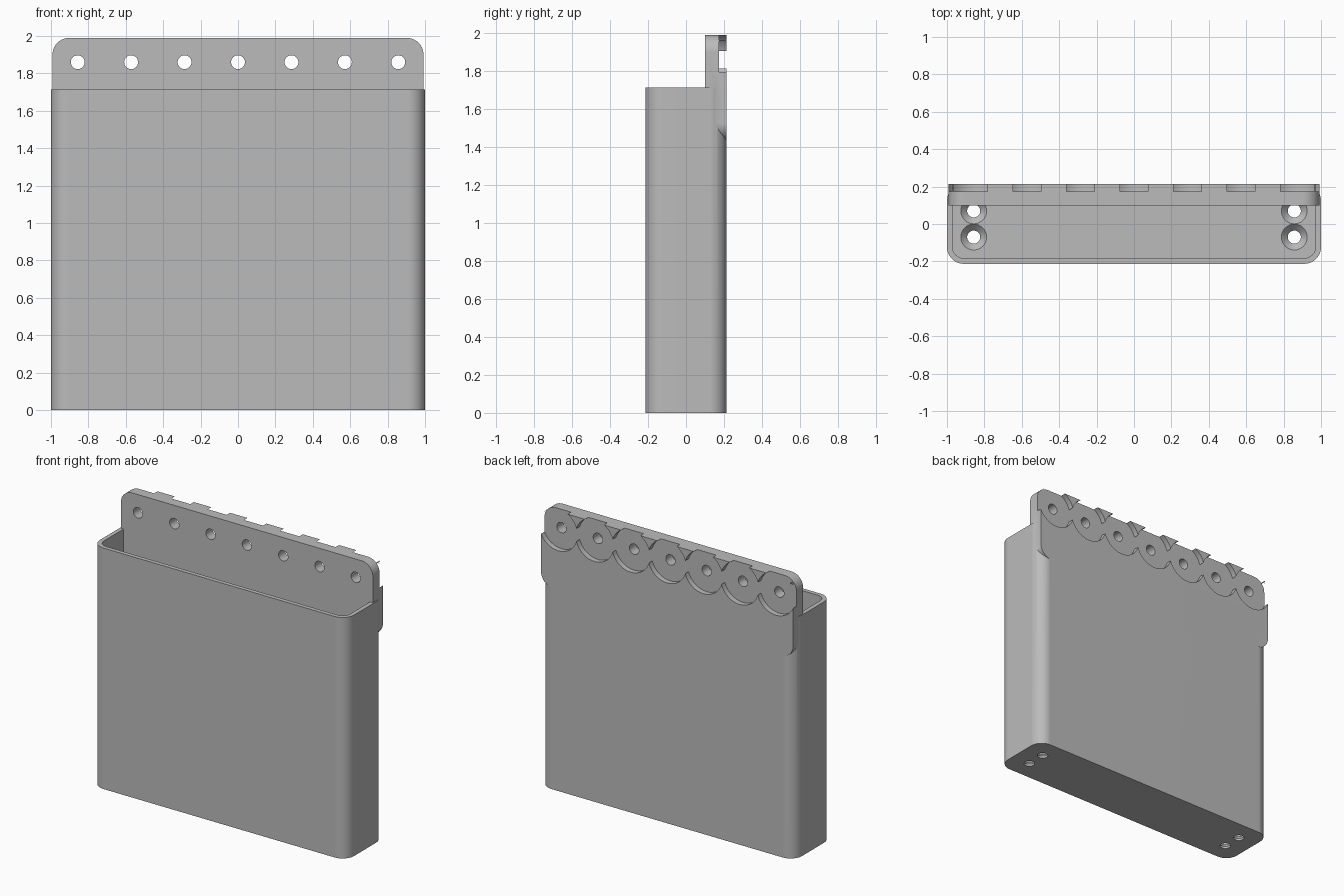
import bpy, bmesh, math
from mathutils import Matrix, Vector

if "Cube" in bpy.data.objects:
    bpy.data.objects.remove(bpy.data.objects["Cube"], do_unlink=True)

grey = bpy.data.materials.new("plain grey")
grey.use_nodes = True
COLOUR = (0.5, 0.5, 0.5, 1)
grey.diffuse_color = COLOUR
grey.node_tree.nodes["Principled BSDF"].inputs["Base Color"].default_value = COLOUR

BACK = 0.213           # rear face of the holder
RIM = 1.715            # top edge of the bin
HOLE_Z = 1.86          # height of the row of mounting holes
PITCH = 2 / 7          # spacing of the mounting holes


def finish(name, bm):
    bmesh.ops.recalc_face_normals(bm, faces=bm.faces)
    mesh = bpy.data.meshes.new(name)
    bm.to_mesh(mesh)
    bm.free()
    mesh.materials.append(grey)
    obj = bpy.data.objects.new(name, mesh)
    bpy.context.collection.objects.link(obj)
    return obj


def rounded_prism(name, half_u, half_v, radius, depth, matrix, steps=10):
    """Rounded rectangle extruded along local z, then placed by the matrix."""
    bm = bmesh.new()
    ring = []
    for quarter, (su, sv) in enumerate([(1, 1), (-1, 1), (-1, -1), (1, -1)]):
        for i in range(steps + 1):
            a = (quarter + i / steps) * math.pi / 2
            ring.append(bm.verts.new((su * (half_u - radius) + radius * math.cos(a),
                                      sv * (half_v - radius) + radius * math.sin(a), 0)))
    face = bm.faces.new(ring)
    top = bmesh.ops.extrude_face_region(bm, geom=[face])["geom"]
    bmesh.ops.translate(bm, vec=(0, 0, depth),
                        verts=[v for v in top if isinstance(v, bmesh.types.BMVert)])
    bm.transform(matrix)
    return finish(name, bm)


def round_cutter(name, r1, r2, start, end, segments=48):
    """Cylinder or cone running between two points."""
    axis = Vector(end) - Vector(start)
    turn = axis.to_track_quat('Z', 'Y').to_matrix().to_4x4()
    bm = bmesh.new()
    bmesh.ops.create_cone(bm, cap_ends=True, segments=segments, radius1=r1, radius2=r2,
                          depth=axis.length,
                          matrix=Matrix.Translation((Vector(start) + Vector(end)) / 2) @ turn)
    return finish(name, bm)


def combine(target, other, operation):
    mod = target.modifiers.new("combine", 'BOOLEAN')
    mod.operation = operation
    mod.solver = 'EXACT'
    mod.object = other
    bpy.context.view_layer.objects.active = target
    bpy.ops.object.modifier_apply(modifier=mod.name)
    bpy.data.objects.remove(other, do_unlink=True)


# Open bin with rounded upright corners
holder = rounded_prism("wall_mounted_bin", 1.0, BACK, 0.09, RIM, Matrix())
cavity = rounded_prism("cavity", 0.97, BACK - 0.03, 0.06, RIM, Matrix.Translation((0, 0, 0.05)))
combine(holder, cavity, 'DIFFERENCE')

# Thick mounting plate along the rear edge
plate_low, plate_high = 1.435, 1.99
place = Matrix.Translation((0, BACK, (plate_low + plate_high) / 2)) @ Matrix.Rotation(math.pi / 2, 4, 'X')
plate = rounded_prism("mounting_plate", 0.992, (plate_high - plate_low) / 2, 0.09, 0.113, place)
combine(holder, plate, 'UNION')

# Overlapping round recesses in the rear, each with a through hole
for i in range(-3, 4):
    x = i * PITCH
    recess = round_cutter("recess", 0.15, 0.15, (x, 0.175, HOLE_Z), (x, 0.3, HOLE_Z), 64)
    combine(holder, recess, 'DIFFERENCE')
    hole = round_cutter("hole", 0.037, 0.037, (x, 0.05, HOLE_Z), (x, 0.3, HOLE_Z), 32)
    combine(holder, hole, 'DIFFERENCE')

# Countersunk screw holes in the floor
for x in (-0.857, 0.857):
    for y in (-0.07, 0.07):
        drill = round_cutter("drill", 0.035, 0.035, (x, y, -0.05), (x, y, 0.1), 32)
        combine(holder, drill, 'DIFFERENCE')
        sink = round_cutter("countersink", 0.03, 0.07, (x, y, 0.01), (x, y, 0.051), 32)
        combine(holder, sink, 'DIFFERENCE')

# Smooth curves, crisp edges, flat walls
bpy.ops.object.select_all(action='DESELECT')
holder.select_set(True)
bpy.context.view_layer.objects.active = holder
bpy.ops.object.shade_smooth_by_angle(angle=math.radians(30))
weighted = holder.modifiers.new("flat walls", 'WEIGHTED_NORMAL')
weighted.keep_sharp = True
